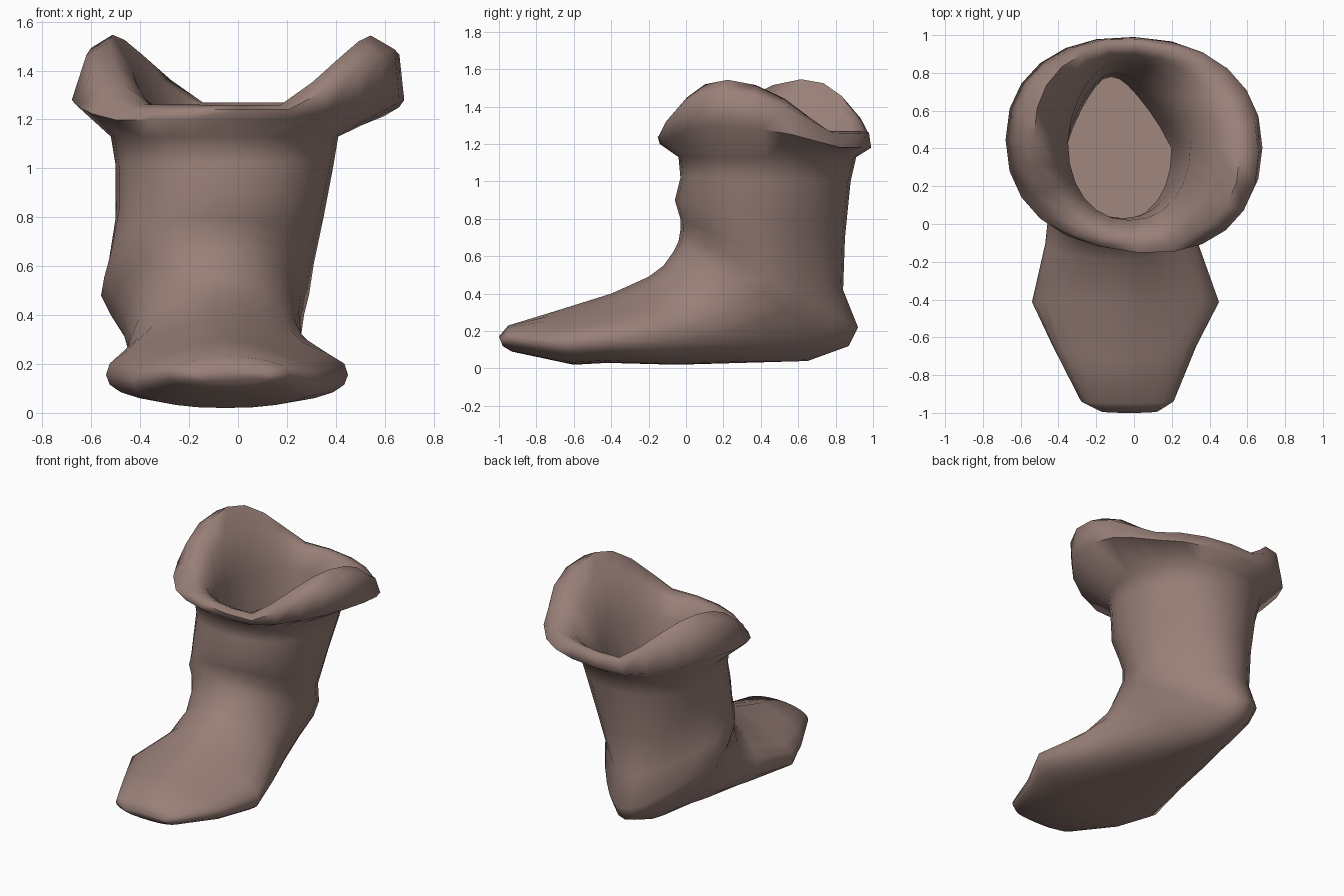
import bpy
import bmesh
from math import sin, cos, pi, radians

old = bpy.data.objects.get("Cube")
if old:
    bpy.data.objects.remove(old)

SIDES = 24
MIDDLE = -.16  # x of the line that narrowed ends close in on

# Each ring: front (y, z), back (y, z), x range, how far the sides lift,
# side bias, narrowing (positive at the back, negative at the front)
foot = [
    ((-1.0, .17), (-.98, .12), (-.18, .13), 0, 1, 0),
    ((-.95, .23), (-.93, .09), (-.28, .21), 0, .9, 0),
    ((-.72, .30), (-.6, .02), (-.43, .33), 0, .7, -.15),
    ((-.4, .4), (-.42, .03), (-.54, .45), 0, .6, -.28),
    ((-.2, .49), (-.05, .02), (-.47, .34), 0, .65, -.22),
]
ankle = [
    ((-.12, .55), (.3, .03), (-.45, .27), 0, .8, .1),
    ((-.07, .62), (.65, .04), (-.47, .26), 0, 1, .42),
    ((-.04, .68), (.87, .12), (-.52, .27), 0, 1, .5),
    ((-.03, .74), (.92, .22), (-.56, .29), 0, 1, .5),
    ((-.03, .8), (.84, .42), (-.53, .31), 0, 1, .42),
]
shaft = [
    ((-.06, .9), (.85, .7), (-.5, .35), 0, 1, .22),
    ((-.03, 1.02), (.88, 1.0), (-.5, .39), 0, 1, .08),
    ((-.04, 1.13), (.91, 1.13), (-.52, .41), 0, 1, .04),
]
cuff = [
    ((-.14, 1.2), (.99, 1.18), (-.68, .68), .1, 1, 0),
    ((-.15, 1.24), (.98, 1.26), (-.62, .66), .24, 1, 0),
    ((-.1, 1.26), (.94, 1.27), (-.53, .56), .28, 1, 0),
]
lining = [
    ((-.04, 1.23), (.9, 1.24), (-.43, .43), .18, 1, 0),
    ((.02, 1.12), (.86, 1.12), (-.35, .3), .03, 1, .22),
    ((.03, .7), (.8, .7), (-.36, .24), 0, 1, .4),
    ((.02, .4), (.78, .3), (-.36, .2), 0, 1, .5),
]


def soft(v):
    """Square off a circle a little."""
    return abs(v) ** .91 * (1 if v > 0 else -1)


def add_ring(bm, front, back, span, lift, bias, narrow):
    """Tilted ring running from a front point to a back point."""
    verts = []
    for i in range(SIDES):
        a = 2 * pi * i / SIDES
        t = ((1 + soft(sin(a))) / 2) ** bias
        x = sum(span) / 2 + soft(cos(a)) * (span[1] - span[0]) / 2
        x = MIDDLE + (x - MIDDLE) * (1 - max(0, narrow * (2 * t - 1)))
        y = front[0] + (back[0] - front[0]) * t - lift * x * .3
        z = front[1] + (back[1] - front[1]) * t
        z += lift * max(0, cos(a + .28) ** 2 - .28) / .72
        verts.append(bm.verts.new((x, y, z)))
    return verts


# Loft the whole boot, from toe to cuff and down the lining
bm = bmesh.new()
rings = [add_ring(bm, *row) for row in foot + ankle + shaft + cuff + lining]
for low, high in zip(rings, rings[1:]):
    for i in range(SIDES):
        j = (i + 1) % SIDES
        bm.faces.new((low[i], low[j], high[j], high[i]))
bm.faces.new(rings[0])
bm.faces.new(rings[-1])
bmesh.ops.recalc_face_normals(bm, faces=bm.faces)
mesh = bpy.data.meshes.new("boot")
bm.to_mesh(mesh)
bm.free()

boot = bpy.data.objects.new("boot", mesh)
bpy.context.collection.objects.link(boot)

# Brown leather
leather = bpy.data.materials.new("brown_leather")
leather.use_nodes = True
color = (.32, .215, .19, 1)
leather.diffuse_color = color
leather.node_tree.nodes["Principled BSDF"].inputs["Base Color"].default_value = color
mesh.materials.append(leather)

bpy.context.view_layer.objects.active = boot
boot.select_set(True)
bpy.ops.object.shade_smooth_by_angle(angle=radians(70))
